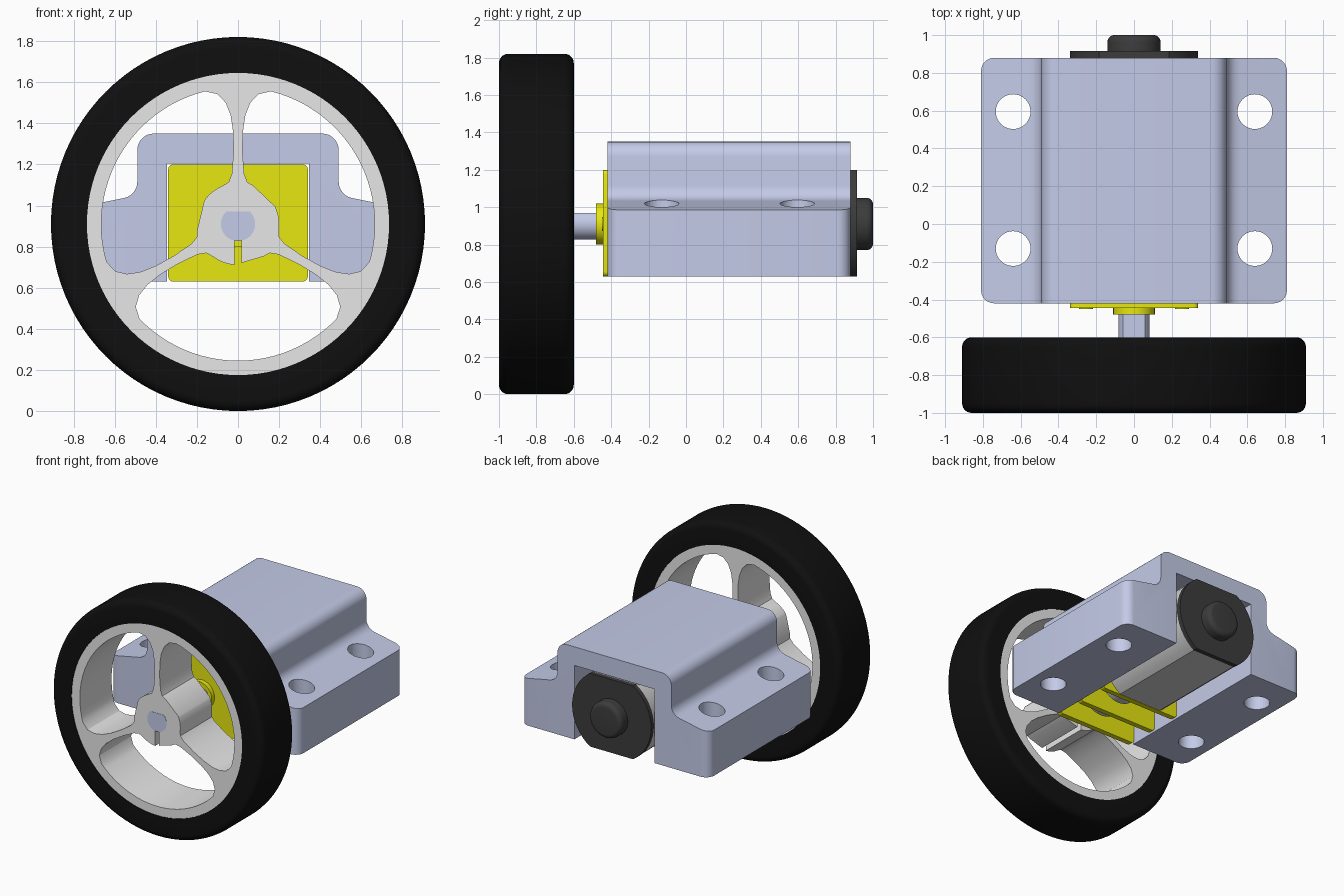
import bpy, bmesh, math
from mathutils import Vector

cube = bpy.data.objects.get("Cube")
if cube:
    bpy.data.objects.remove(cube, do_unlink=True)

ZC = 0.91  # height of the axle


def material(name, r, g, b):
    m = bpy.data.materials.new(name)
    m.use_nodes = True
    m.diffuse_color = (r, g, b, 1)
    bsdf = m.node_tree.nodes["Principled BSDF"]
    bsdf.inputs["Base Color"].default_value = (r, g, b, 1)
    bsdf.inputs["Roughness"].default_value = 0.6
    return m


LAVENDER = material("lavender grey", 0.59, 0.64, 0.86)
BLACK = material("rubber black", 0.005, 0.005, 0.005)
SILVER = material("light grey", 0.82, 0.82, 0.82)
STEEL = material("steel grey", 0.65, 0.65, 0.65)
YELLOW = material("yellow", 0.85, 0.85, 0.006)
DARK = material("dark grey", 0.045, 0.045, 0.045)


def finish(name, bm, mat):
    bmesh.ops.recalc_face_normals(bm, faces=bm.faces[:])
    me = bpy.data.meshes.new(name)
    bm.to_mesh(me)
    bm.free()
    ob = bpy.data.objects.new(name, me)
    bpy.context.collection.objects.link(ob)
    if mat:
        me.materials.append(mat)
    smooth(ob)
    return ob


def smooth(ob):
    bpy.ops.object.select_all(action='DESELECT')
    ob.select_set(True)
    bpy.context.view_layer.objects.active = ob
    bpy.ops.object.shade_smooth_by_angle(angle=math.radians(30))


def arc(cx, cz, r, a0, a1, n=8):
    """Points on an arc, angles in degrees."""
    return [(cx + r * math.cos(math.radians(a0 + (a1 - a0) * i / n)),
             cz + r * math.sin(math.radians(a0 + (a1 - a0) * i / n))) for i in range(n + 1)]


def circle(cx, cz, r, n=48):
    return arc(cx, cz, r, 0, 360, n)[:-1]


def prism(name, loop, y0, y1, mat, corner=None):
    """Extrude an (x, z) outline from y0 to y1; corner rounds the outer upright edges."""
    bm = bmesh.new()
    face = bm.faces.new([bm.verts.new((x, y0, z)) for x, z in loop])
    new = bmesh.ops.extrude_face_region(bm, geom=[face])["geom"]
    bmesh.ops.translate(bm, vec=(0, y1 - y0, 0),
                        verts=[g for g in new if isinstance(g, bmesh.types.BMVert)])
    if corner:
        xm = max(abs(v.co.x) for v in bm.verts) - 1e-4
        edges = [e for e in bm.edges if all(abs(v.co.x) > xm for v in e.verts)
                 and abs(e.verts[0].co.y - e.verts[1].co.y) < 1e-4]
        bmesh.ops.bevel(bm, geom=edges, offset=corner, segments=6, profile=0.5, affect='EDGES')
    return finish(name, bm, mat)


def lathe(name, profile, mat, steps=96):
    """Spin an (r, y) profile about the axle."""
    bm = bmesh.new()
    vs = [bm.verts.new((r, y, ZC)) for r, y in profile]
    edges = [bm.edges.new((vs[i - 1], vs[i])) for i in range(len(vs))]
    bmesh.ops.spin(bm, geom=vs + edges, cent=(0, 0, ZC), axis=(0, 1, 0),
                   angle=2 * math.pi, steps=steps, use_duplicate=False)
    bmesh.ops.remove_doubles(bm, verts=bm.verts[:], dist=1e-5)
    return finish(name, bm, mat)


def cut(ob, cutter):
    mod = ob.modifiers.new("cut", 'BOOLEAN')
    mod.operation, mod.solver, mod.object = 'DIFFERENCE', 'EXACT', cutter
    bpy.context.view_layer.objects.active = ob
    bpy.ops.object.modifier_apply(modifier=mod.name)
    bpy.data.objects.remove(cutter, do_unlink=True)


# Tyre with rounded shoulders
R, F = 0.91, 0.05
lathe("tyre", [(0.735, -1.0)] + arc(R - F, -1 + F, F, -90, 0, 6)
      + arc(R - F, -0.6 - F, F, 0, 90, 6) + [(0.735, -0.6)], BLACK)

# Wheel disc with three openings that leave flared spokes and a hub
wheel = prism("wheel_rim", circle(0, ZC, 0.74, 96), -0.995, -0.605, SILVER)
edge = [(0.075, 0.186), (0.045, 0.205), (0.03, 0.245), (0.022, 0.35), (0.024, 0.45), (0.036, 0.53),
        (0.06, 0.59), (0.10, 0.632), (0.16, 0.6455)]


def opening(turn):
    """Outline of the gap between two spokes, symmetric about angle turn."""
    half = []
    for u, r in edge:  # edge beside the spoke that lies 60 degrees anticlockwise
        half.append((math.hypot(u, r), 60 - math.degrees(math.atan2(u, r))))
    rim_a, hub_a = half[-1][1], half[0][1]
    pol = half + [(0.665, rim_a * (1 - i / 12)) for i in range(1, 24)]
    pol += [(r, -a) for r, a in reversed(half)]
    inner = [(0.2, -hub_a * (1 - i / 8)) for i in range(1, 8)]
    pol += inner
    return [(r * math.cos(math.radians(a + turn)), ZC + r * math.sin(math.radians(a + turn)))
            for r, a in pol]


for t in (30, 150, 270):
    cut(wheel, prism("opening", opening(t), -1.1, -0.5, None))
# Clamping slot in the hub
cut(wheel, prism("slot", [(-0.017, 0.69), (0.017, 0.69), (0.017, 0.84), (-0.017, 0.84)],
                 -1.1, -0.5, None))
smooth(wheel)

# D-shaped output shaft and its bushing
prism("output_shaft", arc(0, ZC, 0.083, 134, 406, 32), -0.997, -0.2, LAVENDER)
prism("shaft_bushing", circle(0, ZC, 0.11), -0.48, -0.44, YELLOW)

# Bracket: hat-shaped section with sloping flanges
right = [(0.345, 0.63), (0.81, 0.63), (0.81, 0.985)]
right += [(0.56, 1.035)] + arc(0.57, 1.115, 0.08, 258, 180, 6) + arc(0.41, 1.27, 0.08, 0, 90, 8)
left = [(-x, z) for x, z in reversed(right)]
bracket = prism("bracket", right + left + [(-0.345, 1.205), (0.345, 1.205)],
                -0.42, 0.88, LAVENDER, corner=0.07)
for x in (-0.64, 0.64):
    for y in (-0.13, 0.595):
        bm = bmesh.new()
        bmesh.ops.create_cone(bm, cap_ends=True, segments=40, radius1=0.092, radius2=0.092, depth=1)
        bmesh.ops.translate(bm, verts=bm.verts[:], vec=(x, y, 0.85))
        cut(bracket, finish("screw_hole", bm, None))
smooth(bracket)


# Motor can and end cap: round sides with flat top and bottom
def flat_sided(r, h):
    a = math.degrees(math.asin(h / r))
    return arc(0, 0.915, r, -a, a, 16) + arc(0, 0.915, r, 180 - a, 180 + a, 16)


prism("motor_can", flat_sided(0.337, 0.283), 0.065, 0.88, STEEL)
prism("motor_end_cap", flat_sided(0.34, 0.285), 0.88, 0.915, DARK)
lathe("end_cap_boss", [(0.0005, 0.9), (0.14, 0.9)]
      + [(r, y) for r, y in arc(0.105, 0.965, 0.035, 0, 90, 6)] + [(0.0005, 1.0)], DARK, 48)

# Gearbox plates with rounded corners
c = 0.025
plate = (arc(0.34 - c, 1.2 - c, c, 0, 90, 4) + arc(-0.34 + c, 1.2 - c, c, 90, 180, 4)
         + arc(-0.34 + c, 0.63 + c, c, 180, 270, 4) + arc(0.34 - c, 0.63 + c, c, 270, 360, 4))
for label, y in (("front", -0.445), ("middle", -0.22), ("rear", 0.025)):
    prism("gearbox_plate_" + label, plate, y, y + 0.04, YELLOW)

# Gearbox posts, screw heads and gears
for side, x in (("right", -0.255), ("left", 0.255)):
    prism("gearbox_post_" + side, circle(x, ZC, 0.075, 32), -0.42, 0.04, YELLOW)
    prism("screw_head_" + side, circle(x, ZC, 0.037, 24), -0.449, -0.44, YELLOW)
prism("output_gear", circle(0, ZC, 0.19), -0.37, -0.26, STEEL)
prism("drive_gear", circle(0.03, 0.88, 0.17), -0.14, -0.03, STEEL)
